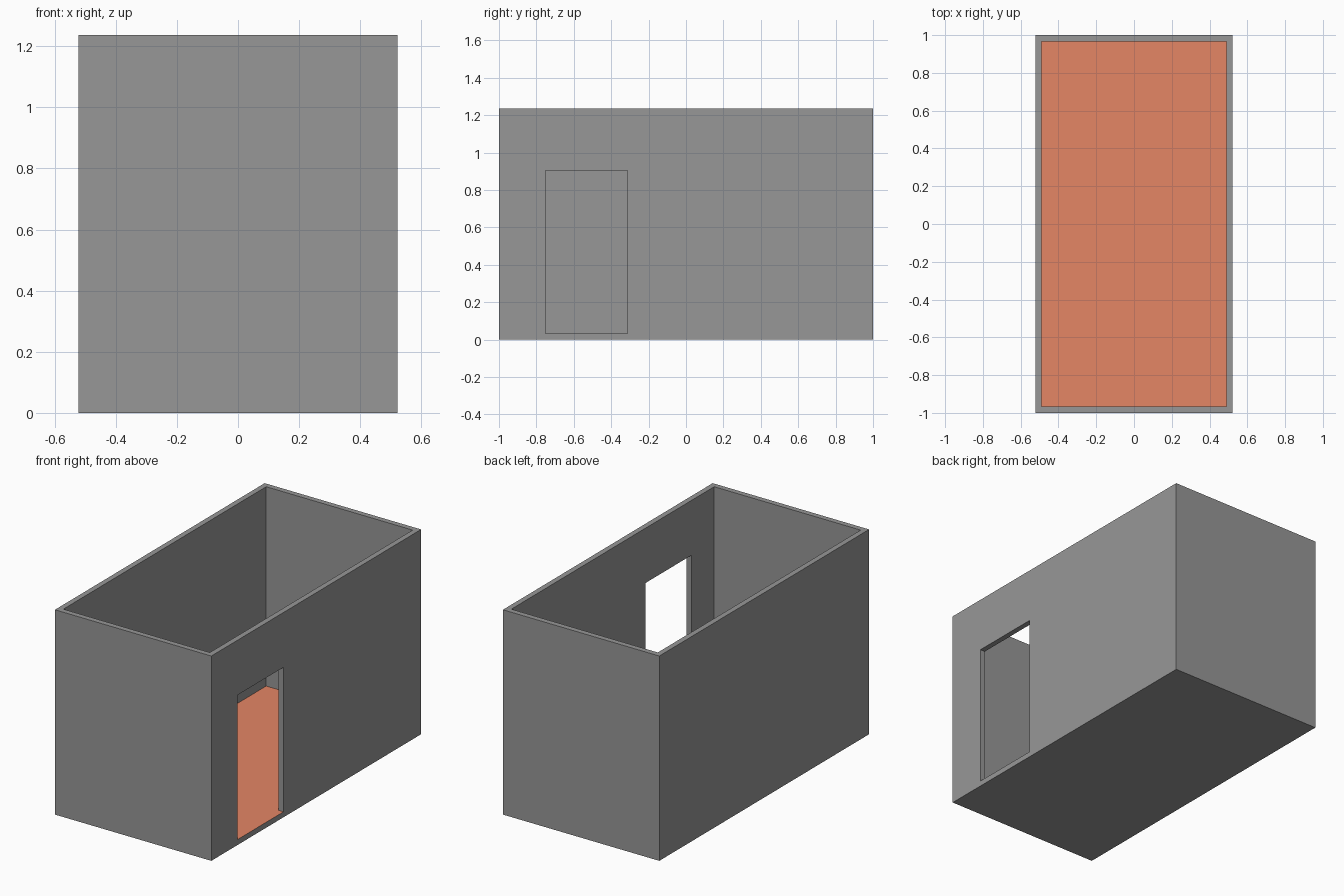
import bpy

if "Cube" in bpy.data.objects:
    bpy.data.objects.remove(bpy.data.objects["Cube"])

W, L, H = 1.044, 2.0, 1.236     # outer size
T = 0.033                       # wall and floor thickness
DOOR_Y, DOOR_TOP = (-0.752, -0.312), 0.905


def box(name, lo, hi):
    """Axis-aligned box between two corners."""
    bpy.ops.mesh.primitive_cube_add(size=1)
    ob = bpy.context.object
    ob.name = name
    for v in ob.data.vertices:
        v.co = [a if c < 0 else b for c, a, b in zip(v.co, lo, hi)]
    return ob


def cut(target, cutter):
    """Subtract the cutter from the target, then discard it."""
    mod = target.modifiers.new("cut", 'BOOLEAN')
    mod.operation, mod.solver, mod.object = 'DIFFERENCE', 'EXACT', cutter
    cutter.hide_render = True
    bpy.context.view_layer.objects.active = target
    bpy.ops.object.modifier_apply(modifier=mod.name)
    bpy.data.objects.remove(cutter)


def material(name, colour):
    mat = bpy.data.materials.new(name)
    mat.diffuse_color = (*colour, 1)
    mat.use_nodes = True
    mat.node_tree.nodes["Principled BSDF"].inputs["Base Color"].default_value = mat.diffuse_color
    return mat


# Room shell: solid block, hollowed from above, doorway through the right wall
room = box("room_shell", (-W / 2, -L / 2, 0), (W / 2, L / 2, H))
cut(room, box("cavity_cutter", (-W / 2 + T, -L / 2 + T, T),
              (W / 2 - T, L / 2 - T, H + 0.2)))
cut(room, box("door_cutter", (W / 2 - 0.2, DOOR_Y[0], T),
              (W / 2 + 0.2, DOOR_Y[1], DOOR_TOP)))

# Dark grey walls, terracotta floor and door sill
room.data.materials.clear()
room.data.materials.append(material("wall_grey", (0.31, 0.31, 0.31)))
room.data.materials.append(material("floor_terracotta", (0.78, 0.24, 0.13)))
for p in room.data.polygons:
    is_floor = p.normal.z > 0.9 and p.center.z < 2 * T
    p.material_index = 1 if is_floor else 0
    p.use_smooth = False
